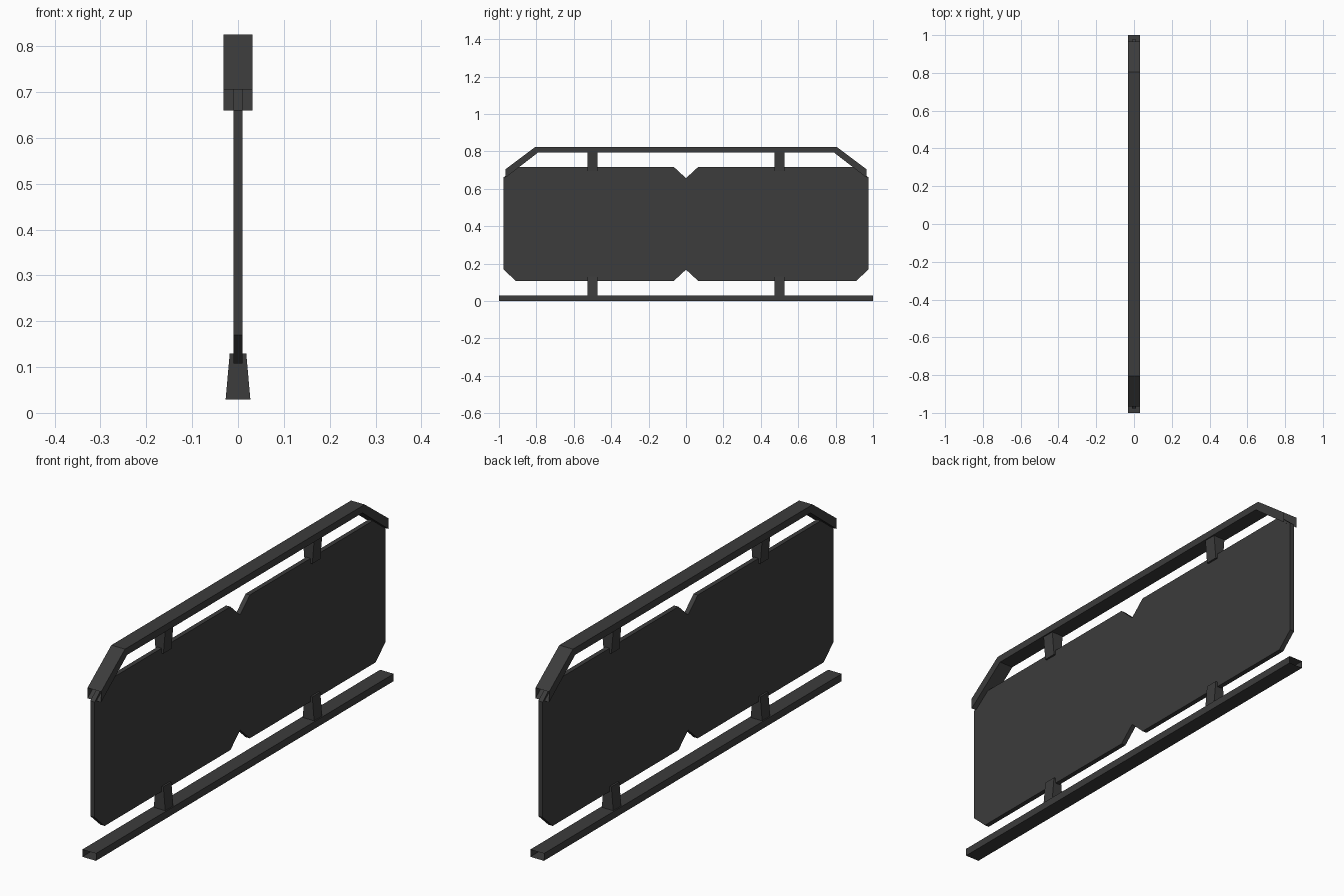
import bpy

if "Cube" in bpy.data.objects:
    bpy.data.objects.remove(bpy.data.objects["Cube"])

dark = bpy.data.materials.new("dark_metal")
dark.diffuse_color = (0.045, 0.045, 0.045, 1)
dark.use_nodes = True
dark.node_tree.nodes["Principled BSDF"].inputs["Base Color"].default_value = dark.diffuse_color


def make(name, verts, faces):
    me = bpy.data.meshes.new(name)
    me.from_pydata(verts, [], faces)
    me.materials.append(dark)
    ob = bpy.data.objects.new(name, me)
    bpy.context.collection.objects.link(ob)
    return ob


def mirrored(half):
    """Complete a (y, z) chain across y = 0."""
    return half + [(-y, z) for y, z in reversed(half) if y != 0]


def tube(name, top, bottom, hw):
    """Rectangular open-ended rail between matching top and bottom (y, z) chains."""
    verts, faces = [], []
    for (ty, tz), (by, bz) in zip(top, bottom):
        verts += [(-hw, ty, tz), (hw, ty, tz), (hw, by, bz), (-hw, by, bz)]
    for s in range(len(top) - 1):
        for i in range(4):
            a, b = s * 4 + i, s * 4 + (i + 1) % 4
            faces.append((a, a + 4, b + 4, b))
    return make(name, verts, [f[::-1] for f in faces])


def plate(name, outline, hw):
    """Flat board: (y, z) outline given thickness along x."""
    n = len(outline)
    verts = [(x, y, z) for x in (-hw, hw) for y, z in outline]
    faces = [tuple(reversed(range(n))), tuple(range(n, 2 * n))]
    faces += [(i, (i + 1) % n, (i + 1) % n + n, i + n) for i in range(n)]
    return make(name, verts, faces)


def post(name, y, z_wide, z_narrow):
    """Short bracket tapering from rail to panel."""
    d = 0.027
    verts = [(sx * w, y + sy * d, z) for z, w in ((z_wide, 0.027), (z_narrow, 0.018))
             for sx, sy in ((-1, -1), (1, -1), (1, 1), (-1, 1))]
    faces = [(3, 2, 1, 0), (4, 5, 6, 7)]
    faces += [(i, (i + 1) % 4, (i + 1) % 4 + 4, i + 4) for i in range(4)]
    if z_narrow < z_wide:
        faces = [f[::-1] for f in faces]
    return make(name, verts, faces)


# rails, open at the ends
tube("bottom_rail", mirrored([(-1, 0.031)]), mirrored([(-1, 0)]), 0.032)
tube("top_rail",
     mirrored([(-0.965, 0.705), (-0.805, 0.825)]),
     mirrored([(-0.965, 0.66), (-0.79, 0.795)]), 0.032)

# panel with clipped corners and centre notches
lower = mirrored([(-0.977, 0.17), (-0.91, 0.108), (-0.065, 0.108), (0, 0.168)])
upper = mirrored([(0.977, 0.66), (0.91, 0.717), (0.065, 0.717), (0, 0.657)])
plate("panel", lower + upper, 0.01)

# brackets joining the panel to the rails
for side, y in (("front", -0.5), ("back", 0.5)):
    post("lower_bracket_" + side, y, 0.029, 0.13)
    post("upper_bracket_" + side, y, 0.797, 0.696)
